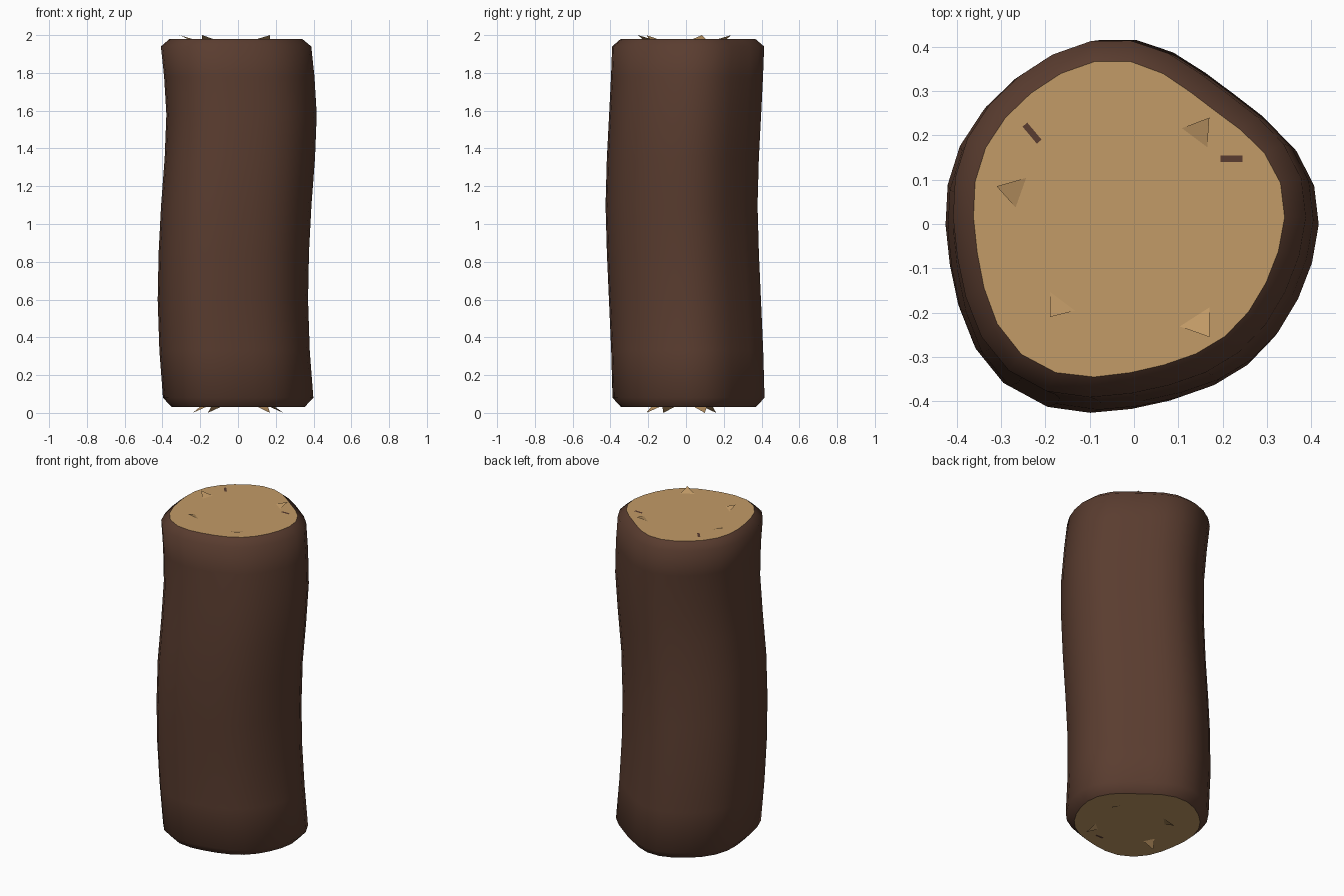
import bpy, math
from mathutils import Vector

if "Cube" in bpy.data.objects:
    bpy.data.objects.remove(bpy.data.objects["Cube"])

SIDES = 28


def material(name, rgb):
    m = bpy.data.materials.new(name)
    m.diffuse_color = (*rgb, 1)
    m.use_nodes = True
    m.node_tree.nodes["Principled BSDF"].inputs["Base Color"].default_value = m.diffuse_color
    return m


bark = material("dark bark", (0.102, 0.046, 0.029))
wood = material("cut wood", (0.54, 0.325, 0.135))


def add_mesh(name, verts, faces, mats):
    me = bpy.data.meshes.new(name)
    me.from_pydata(verts, [], faces)
    for m in mats:
        me.materials.append(m)
    me.update()
    ob = bpy.data.objects.new(name, me)
    bpy.context.collection.objects.link(ob)
    return ob


def radius(a):
    """Lumpy three-lobed outline of the sawn end."""
    return (0.351 - 0.019 * math.cos(a) - 0.011 * math.sin(a)
            + 0.0158 * math.cos(3 * a) - 0.0037 * math.sin(3 * a)
            + 0.008 * math.sin(5 * a))


# Log: rings along a gently bent axis (z, centre x, centre y, growth beyond end outline)
rings = [(0.03, 0.004, 0.017, 0.0), (0.08, 0.004, 0.017, 0.047),
         (0.33, -0.015, 0.010, 0.047), (0.6, -0.024, -0.002, 0.047),
         (0.85, -0.019, -0.013, 0.047), (1.1, -0.006, -0.020, 0.047),
         (1.35, 0.013, -0.013, 0.047), (1.58, 0.022, -0.001, 0.047),
         (1.78, 0.010, 0.009, 0.047), (1.94, -0.007, 0.015, 0.047),
         (1.98, -0.008, 0.015, 0.0)]
verts, faces = [], []
for z, cx, cy, grow in rings:
    for i in range(SIDES):
        a = 2 * math.pi * i / SIDES
        r = radius(a) + grow
        verts.append((cx + r * math.cos(a), cy + r * math.sin(a), z))
for k in range(len(rings) - 1):
    for i in range(SIDES):
        j = (i + 1) % SIDES
        b = k * SIDES
        faces.append((b + i, b + j, b + SIDES + j, b + SIDES + i))
faces.append(tuple(reversed(range(SIDES))))
faces.append(tuple(range(len(verts) - SIDES, len(verts))))
log = add_mesh("log", verts, faces, [bark, wood])
for p in log.data.polygons:
    is_end = len(p.vertices) > 4
    p.material_index = 1 if is_end else 0
    p.use_smooth = not is_end


# Splinters: little triangles lifting off the sawn ends, tip pointing outward
def splinter(name, tip, base_a, base_b, z_base, z_tip):
    v = [Vector((*tip, z_tip)), Vector((*base_a, z_base)), Vector((*base_b, z_base))]
    n = (v[1] - v[0]).cross(v[2] - v[0])
    up = z_tip > z_base
    add_mesh(name, v, [(0, 1, 2) if (n.z > 0) == up else (0, 2, 1)], [wood])


top = [((0.17, 0.24), (0.105, 0.215), (0.165, 0.17)),
       ((-0.31, 0.085), (-0.24, 0.105), (-0.265, 0.035)),
       ((-0.19, -0.21), (-0.19, -0.15), (-0.13, -0.195)),
       ((0.17, -0.255), (0.17, -0.185), (0.10, -0.23))]
for n, (t, a, b) in enumerate(top):
    splinter(f"top_splinter_{n}", t, a, b, 1.979, 2.0)

for n, (x, y) in enumerate([(-0.24, -0.12), (-0.16, 0.16), (0.17, -0.21), (0.24, 0.10)]):
    t = Vector((x, y))
    d = t.normalized()
    side = Vector((-d.y, d.x)) * 0.035
    inner = t - d * 0.06
    splinter(f"bottom_splinter_{n}", t, inner + side, inner - side, 0.031, 0.0)


# Bark flecks: thin dark slivers lying on the sawn ends
def fleck(name, x, y, turn, z):
    c, s = math.cos(turn), math.sin(turn)
    pts = [(-0.025, -0.007), (0.025, -0.007), (0.025, 0.007), (-0.025, 0.007)]
    v = [(x + u * c - w * s, y + u * s + w * c, z) for u, w in pts]
    add_mesh(name, v, [(0, 1, 2, 3) if z > 1 else (3, 2, 1, 0)], [bark])


fleck("top_fleck_0", -0.23, 0.205, math.radians(-50), 1.982)
fleck("top_fleck_1", 0.22, 0.147, 0, 1.982)
fleck("bottom_fleck", 0.05, -0.24, 0, 0.028)
